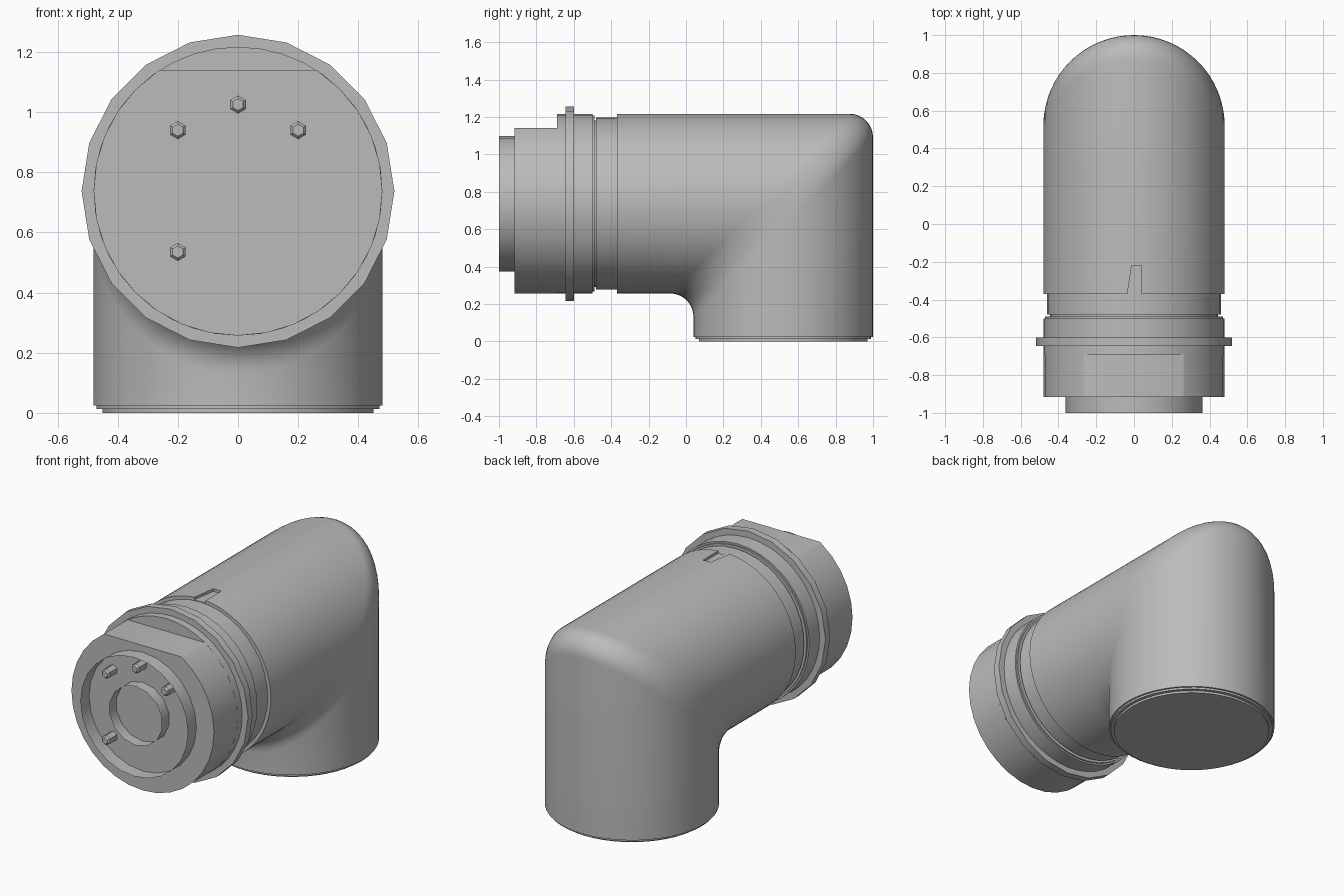
import bpy, bmesh, math
from mathutils import Vector

cube = bpy.data.objects.get("Cube")
if cube:
    bpy.data.objects.remove(cube)

AXIS_Z, LEG_Y, R = 0.737, 0.52, 0.48

grey = bpy.data.materials.new("plain_grey")
grey.use_nodes = True
colour = (0.5, 0.5, 0.5, 1)
grey.diffuse_color = colour
grey.node_tree.nodes["Principled BSDF"].inputs["Base Color"].default_value = colour


def finish(name, bm, smooth=True, recalc=True):
    if recalc:
        bmesh.ops.recalc_face_normals(bm, faces=bm.faces)
    mesh = bpy.data.meshes.new(name)
    bm.to_mesh(mesh)
    bm.free()
    mesh.materials.append(grey)
    obj = bpy.data.objects.new(name, mesh)
    bpy.context.collection.objects.link(obj)
    if smooth:
        bpy.ops.object.select_all(action="DESELECT")
        obj.select_set(True)
        bpy.context.view_layer.objects.active = obj
        bpy.ops.object.shade_smooth_by_angle(angle=math.radians(30))
    return obj


def skin(bm, rings, caps=True):
    """Join rings of points into a tube."""
    loops = [[bm.verts.new(p) for p in ring] for ring in rings]
    n = len(loops[0])
    for a, b in zip(loops, loops[1:]):
        for i in range(n):
            j = (i + 1) % n
            bm.faces.new((a[i], a[j], b[j], b[i]))
    if caps:
        bm.faces.new(loops[0])
        bm.faces.new(loops[-1])


def ring_y(y, radius, sides, cx=0, cz=AXIS_Z):
    angles = [math.tau * i / sides for i in range(sides)]
    return [Vector((cx + radius * math.sin(a), y, cz + radius * math.cos(a))) for a in angles]


def lathe(name, profile, sides):
    bm = bmesh.new()
    skin(bm, [ring_y(y, r, sides) for y, r in profile])
    return finish(name, bm)


# Elbow body: a tube turning down through a rounded mitre
def elbow_path(s, fillet=0.125, steps=8):
    y, z = LEG_Y + s, AXIS_Z + s
    path = [(-0.37, z)]
    for k in range(steps + 1):
        a = math.pi / 2 * k / steps
        path.append((y - fillet + fillet * math.sin(a), z - fillet + fillet * math.cos(a)))
    path.append((y, 0.025))
    return path


SIDES = 64
columns = []
for i in range(SIDES):
    a = math.tau * i / SIDES
    x = R * math.sin(a)
    columns.append([Vector((x, y, z)) for y, z in elbow_path(R * math.cos(a))])
bm = bmesh.new()
skin(bm, list(zip(*columns)))
elbow = finish("elbow_body", bm)

# Shallow alignment notch cut in the top of the body
bm = bmesh.new()
outline = [(-0.04, -0.4), (0.04, -0.4), (0.04, -0.22), (-0.012, -0.22)]
skin(bm, [[Vector((x, y, z)) for x, y in outline] for z in (1.2, 1.3)])
cutter = finish("notch_cutter", bm, smooth=False)
cutter.hide_render = True
cut = elbow.modifiers.new("notch", "BOOLEAN")
cut.operation = "DIFFERENCE"
cut.solver = "EXACT"
cut.object = cutter
bpy.context.view_layer.objects.active = elbow
bpy.ops.object.modifier_apply(modifier=cut.name)
bpy.data.objects.remove(cutter)

# Bottom cover of the vertical leg
for name, radius, top, bottom in (("bottom_rim", 0.47, 0.03, 0.013), ("bottom_cover", 0.45, 0.02, 0.0)):
    bm = bmesh.new()
    skin(bm, [[Vector((p.x, LEG_Y + p.z, z)) for p in ring_y(0, radius, 48, cz=0)] for z in (top, bottom)])
    finish(name, bm)

# Neck with a narrow groove, then the collar and flange
lathe("neck", [(-0.36, 0.46), (-0.48, 0.46), (-0.48, 0.445), (-0.49, 0.445),
               (-0.49, 0.47), (-0.5, 0.47), (-0.51, 0.47)], 40)
lathe("collar", [(-0.5, R), (-0.69, R)], 40)
lathe("flange", [(-0.6, 0.52), (-0.645, 0.52)], 20)

# Coupling nut with a flat on top
bm = bmesh.new()
skin(bm, [ring_y(y, R, 32) for y in (-0.685, -0.917)])
bmesh.ops.bisect_plane(bm, geom=bm.verts[:] + bm.edges[:] + bm.faces[:],
                       plane_co=(0, 0, 1.14), plane_no=(0, 0, 1), clear_outer=True)
bmesh.ops.holes_fill(bm, edges=bm.edges[:])
finish("coupling_nut", bm)

# Thin socket sleeves, facing inward
for name, radius, sides, front in (("outer_sleeve", 0.362, 24, -1.0), ("inner_sleeve", 0.18, 14, -0.985)):
    bm = bmesh.new()
    skin(bm, [ring_y(y, radius, sides) for y in (-0.915, front)], caps=False)
    bm.normal_update()
    for face in bm.faces:
        centre = face.calc_center_median()
        if face.normal.dot(centre - Vector((0, centre.y, AXIS_Z))) > 0:
            face.normal_flip()
    finish(name, bm, recalc=False)

# Contact pins inside the socket
for name, x, z in (("pin_top", 0, 1.025), ("pin_right", -0.2, 0.94),
                   ("pin_left", 0.2, 0.94), ("pin_lower", -0.2, 0.535)):
    bm = bmesh.new()
    skin(bm, [ring_y(y, r, 6, x, z) for y, r in ((-0.91, 0.03), (-0.985, 0.03), (-0.995, 0.02))])
    finish(name, bm, smooth=False)
